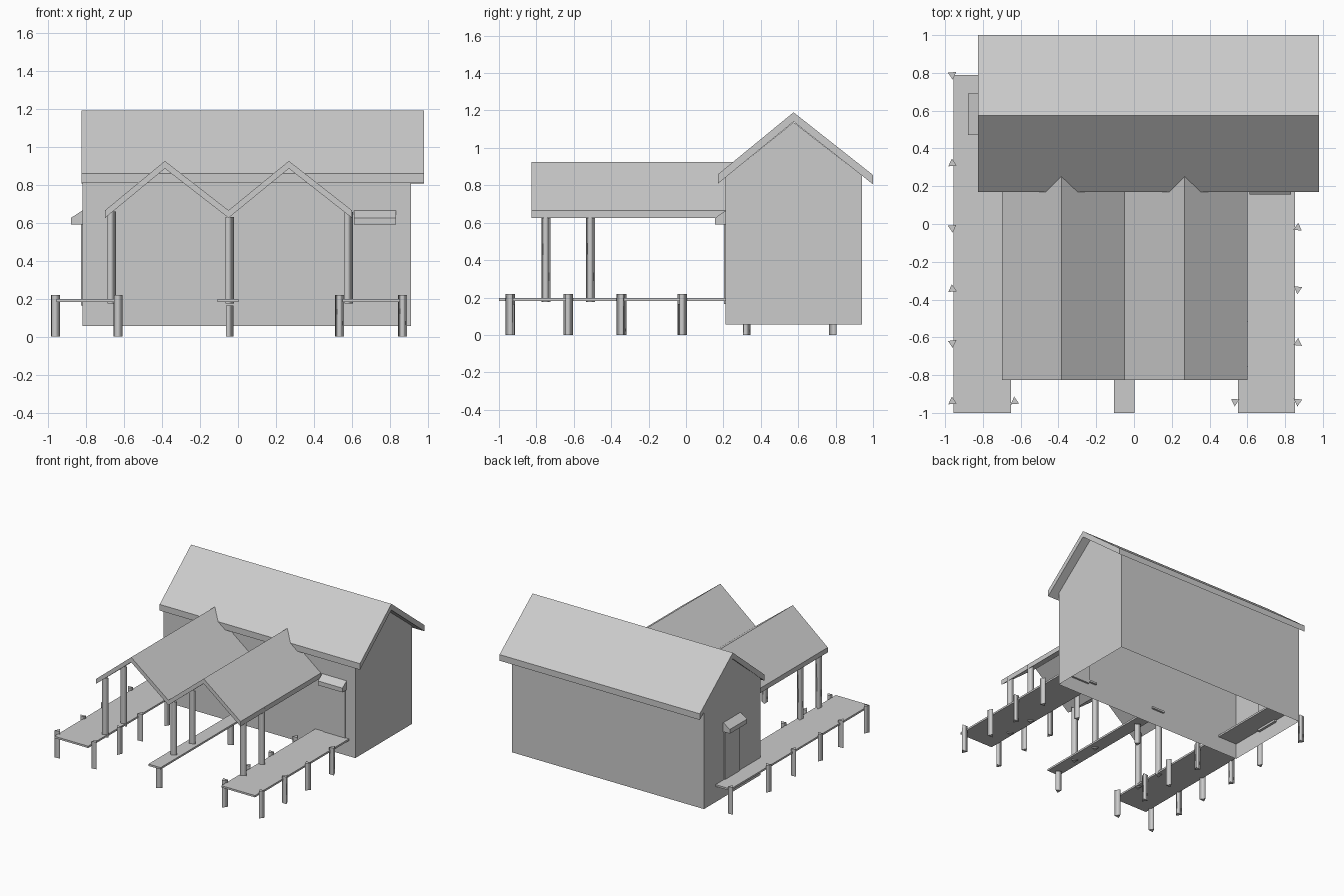
import bpy, bmesh
from math import radians
from mathutils import Matrix

if "Cube" in bpy.data.objects:
    bpy.data.objects.remove(bpy.data.objects["Cube"])


def finish(name, bm):
    bmesh.ops.recalc_face_normals(bm, faces=bm.faces)
    me = bpy.data.meshes.new(name)
    bm.to_mesh(me)
    bm.free()
    ob = bpy.data.objects.new(name, me)
    bpy.context.collection.objects.link(ob)
    return ob


def prism(name, profile, axis, a, b):
    """Extrude a (horizontal, z) profile along x or y from a to b."""
    bm = bmesh.new()
    place = (lambda h, z, t: (t, h, z)) if axis == 'x' else (lambda h, z, t: (h, t, z))
    face = bm.faces.new([bm.verts.new(place(h, z, a)) for h, z in profile])
    ext = bmesh.ops.extrude_face_region(bm, geom=[face], use_keep_orig=True)
    move = (b - a, 0, 0) if axis == 'x' else (0, b - a, 0)
    bmesh.ops.translate(bm, vec=move,
                        verts=[v for v in ext['geom'] if isinstance(v, bmesh.types.BMVert)])
    return finish(name, bm)


def box(name, x0, x1, y0, y1, z0, z1):
    return prism(name, [(x0, z0), (x1, z0), (x1, z1), (x0, z1)], 'y', y0, y1)


def slab(top, thick):
    """Close a roof line into a sheet of constant vertical thickness."""
    return top + [(h, z - thick) for h, z in reversed(top)]


def post(name, x, y, z0, z1, r=0.026, turn=0):
    """Three-sided log with smooth sides and sharp cap edges."""
    bm = bmesh.new()
    bmesh.ops.create_cone(bm, cap_ends=True, segments=3, radius1=r, radius2=r, depth=z1 - z0,
                          matrix=Matrix.Translation((x, y, (z0 + z1) / 2))
                          @ Matrix.Rotation(radians(turn), 4, 'Z'))
    for f in bm.faces:
        f.smooth = abs(f.normal.z) < 0.5
    for e in bm.edges:
        e.smooth = abs(e.verts[0].co.z - e.verts[1].co.z) > 0.01
    return finish(name, bm)


# House shell: gabled walls, open underneath and beneath the roof sheet
walls = prism("house_walls", [(0.21, 0.055), (0.94, 0.055), (0.94, 0.853),
                              (0.575, 1.137), (0.21, 0.842)], 'x', -0.82, 0.91)
bm = bmesh.new()
bm.from_mesh(walls.data)
bm.normal_update()
bmesh.ops.delete(bm, geom=[f for f in bm.faces if abs(f.normal.z) > 0.3], context='FACES_ONLY')
bm.to_mesh(walls.data)
bm.free()

# Main roof and twin-gable canopy
prism("main_roof", slab([(0.17, 0.858), (0.575, 1.19), (1.0, 0.855)], 0.05), 'x', -0.825, 0.98)
prism("canopy_roof", slab([(-0.70, 0.665), (-0.385, 0.925), (-0.05, 0.665),
                           (0.268, 0.925), (0.60, 0.665)], 0.04), 'y', -0.825, 0.258)

# Plank walkways
for name, x0, x1, y1 in (("left_deck", -0.955, -0.65, 0.79),
                         ("middle_deck", -0.107, 0.003, 0.225),
                         ("right_deck", 0.55, 0.853, 0.225)):
    box(name, x0, x1, -1.0, y1, 0.182, 0.197)

# Short deck posts
rows = (-0.94, -0.63, -0.345, -0.02)
for i, y in enumerate(rows + (0.32, 0.79)):
    post("left_outer_deck_post", -0.962, y, 0, 0.22, turn=5 + 60 * i)
for i, y in enumerate(rows):
    post("left_inner_deck_post", -0.632, y, 0, 0.22, turn=5 + 60 * i)
    post("right_inner_deck_post", 0.535, y, 0, 0.22, turn=55 + 60 * i)
    post("right_outer_deck_post", 0.867, y, 0, 0.22, turn=55 + 60 * i)
for y in (rows[0], rows[-1]):
    post("middle_deck_post", -0.05, y, 0, 0.165, turn=30)

# Tall canopy posts
for x, top in ((-0.67, 0.66), (-0.05, 0.63), (0.577, 0.655)):
    for y in (-0.75, -0.512):
        post("canopy_post", x, y, 0.175, top, r=0.028, turn=25)

# Doors with small sloped awnings, front and left
box("front_door", 0.625, 0.82, 0.203, 0.225, 0.165, 0.60)
prism("front_door_awning", [(0.155, 0.59), (0.215, 0.59), (0.215, 0.667), (0.155, 0.625)],
      'x', 0.612, 0.832)
box("side_door", -0.827, -0.80, 0.485, 0.68, 0.165, 0.60)
prism("side_door_awning", [(-0.88, 0.59), (-0.815, 0.59), (-0.815, 0.667), (-0.88, 0.625)],
      'y', 0.47, 0.692)
